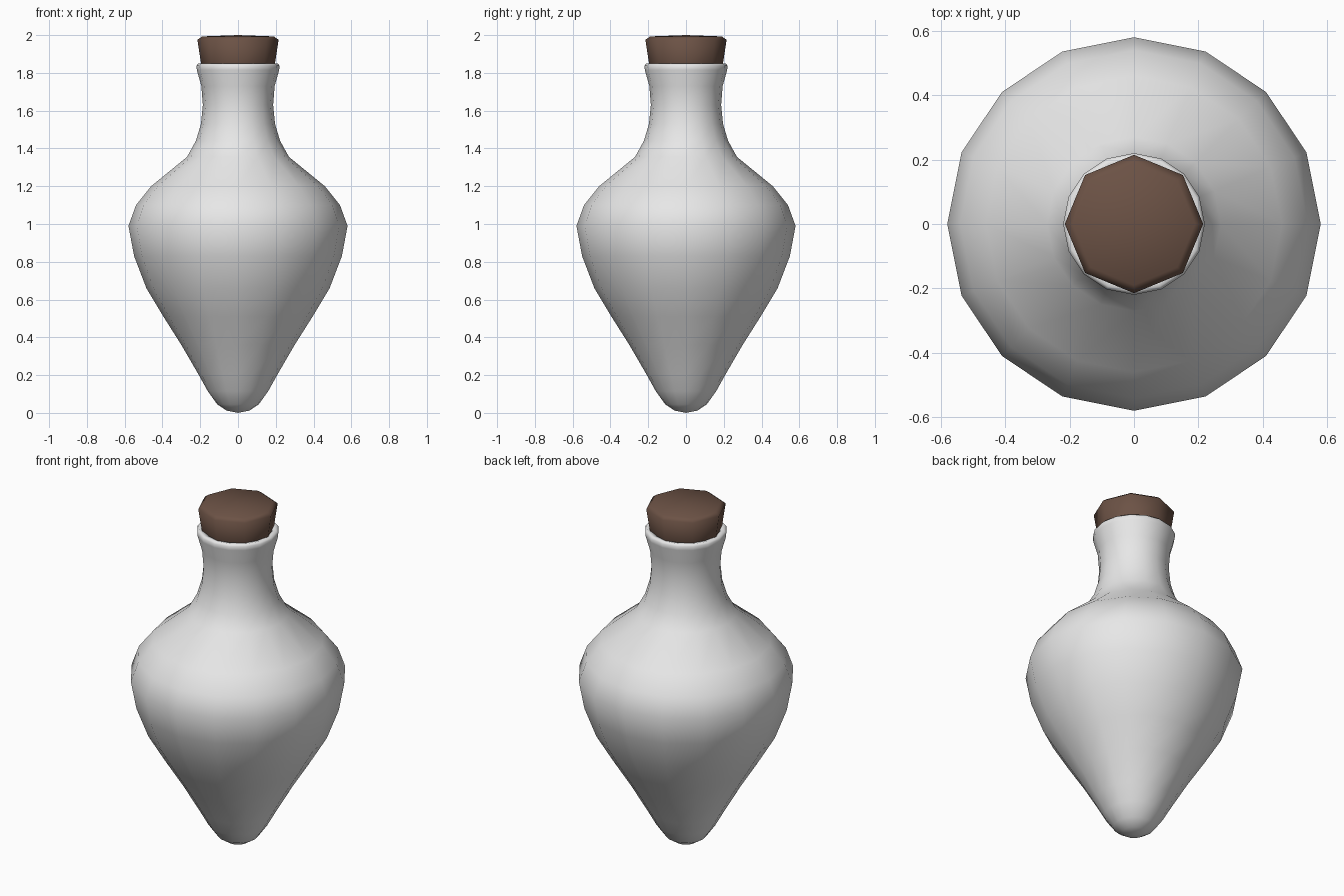
import bpy, bmesh
from math import cos, sin, tau

cube = bpy.data.objects.get("Cube")
if cube:
    bpy.data.objects.remove(cube, do_unlink=True)


def make_material(name, rgb):
    mat = bpy.data.materials.new(name)
    mat.use_nodes = True
    mat.diffuse_color = (*rgb, 1)
    mat.node_tree.nodes["Principled BSDF"].inputs["Base Color"].default_value = (*rgb, 1)
    return mat


def lathe(name, profile, sides, mat):
    """Turn a (radius, height) profile around z; zero radius makes a pole."""
    bm = bmesh.new()
    rings = []
    for r, z in profile:
        if r == 0:
            rings.append([bm.verts.new((0, 0, z))] * sides)
        else:
            rings.append([bm.verts.new((r * cos(tau * i / sides), r * sin(tau * i / sides), z))
                          for i in range(sides)])
    for low, high in zip(rings, rings[1:]):
        for i in range(sides):
            j = (i + 1) % sides
            corners = dict.fromkeys((low[i], low[j], high[j], high[i]))
            bm.faces.new(list(corners))
    bmesh.ops.recalc_face_normals(bm, faces=bm.faces)
    mesh = bpy.data.meshes.new(name)
    bm.to_mesh(mesh)
    bm.free()
    mesh.materials.append(mat)
    mesh.shade_smooth()
    obj = bpy.data.objects.new(name, mesh)
    bpy.context.collection.objects.link(obj)
    return obj


glass = make_material("pale_glass", (0.8, 0.8, 0.8))
cork = make_material("brown_cork", (0.15, 0.085, 0.06))

# Bottle: rounded tip, flared body, shoulder, narrow neck, rolled lip, inner wall
lathe("bottle", [
    (0, 0), (0.06, 0.012), (0.11, 0.045), (0.16, 0.115), (0.21, 0.205),
    (0.3, 0.36), (0.395, 0.51), (0.485, 0.66), (0.55, 0.83), (0.58, 0.99),
    (0.54, 1.1), (0.46, 1.2), (0.27, 1.355), (0.223, 1.44), (0.196, 1.53),
    (0.186, 1.63), (0.194, 1.73), (0.218, 1.815), (0.22, 1.838),
    (0.21, 1.85), (0.185, 1.845), (0.175, 1.8), (0.165, 1.72), (0.16, 1.6),
], 16, glass)

# Stopper: tapered eight-sided plug with a softly domed top
lathe("stopper", [
    (0, 1.68), (0.155, 1.68), (0.195, 1.845), (0.215, 1.975), (0.19, 1.993), (0, 2),
], 8, cork)
